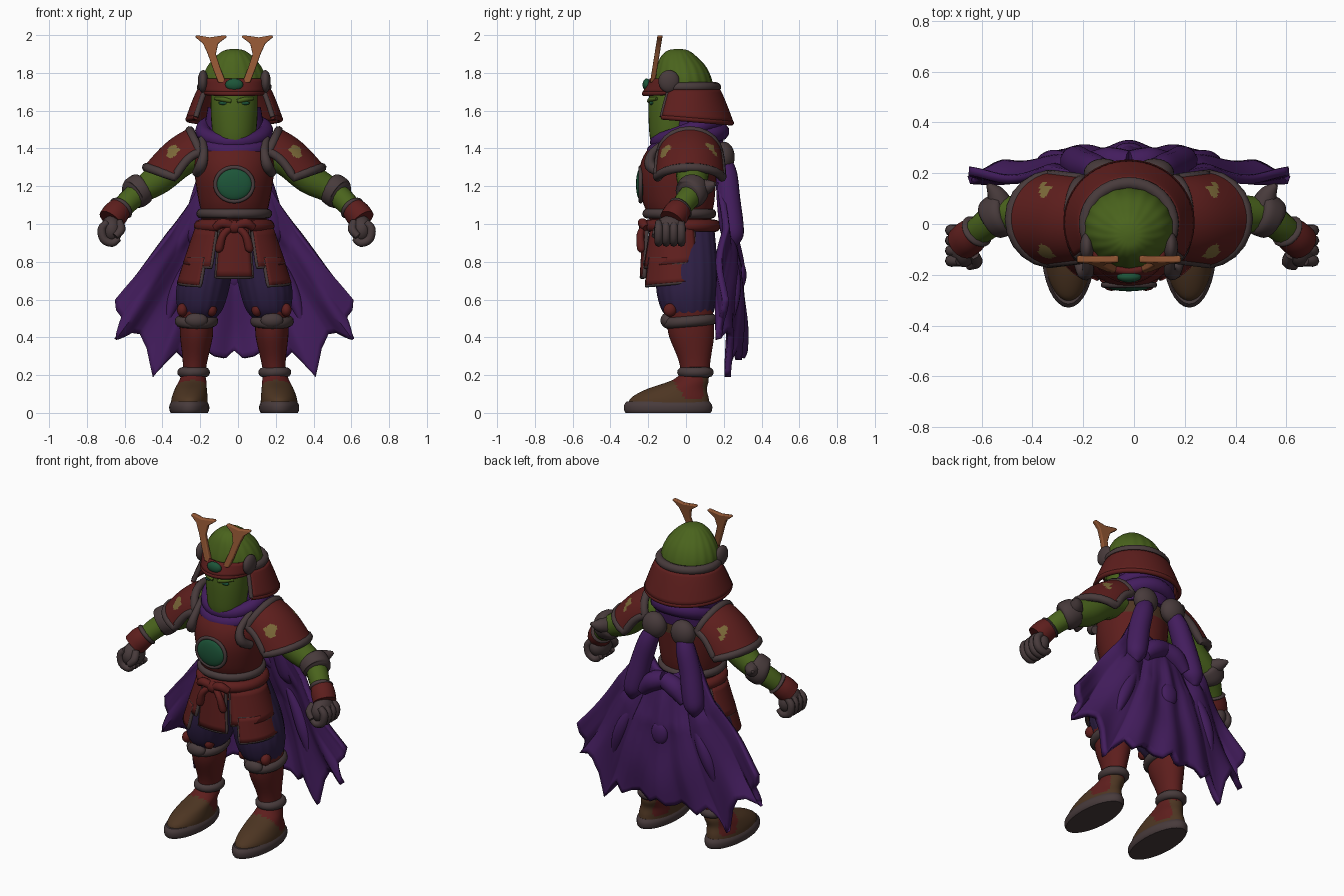
import bpy, bmesh, math
from mathutils import Vector
from math import sin, cos, pi, radians

if "Cube" in bpy.data.objects:
    bpy.data.objects.remove(bpy.data.objects["Cube"])

C = -0.02  # body centre line


def mat(name, *rgb):
    m = bpy.data.materials.new(name)
    m.diffuse_color = (*rgb, 1)
    m.use_nodes = True
    m.node_tree.nodes["Principled BSDF"].inputs["Base Color"].default_value = m.diffuse_color
    return m


GREEN = mat("green skin", 0.068, 0.126, 0.012)
RED = mat("red armour", 0.11, 0.013, 0.012)
PURPLE = mat("purple cloth", 0.056, 0.012, 0.11)
PANTS = mat("dark indigo", 0.026, 0.013, 0.056)
TRIM = mat("grey brown trim", 0.064, 0.043, 0.044)
BROWN = mat("brown leather", 0.074, 0.036, 0.016)
TEAL = mat("teal", 0.012, 0.09, 0.04)
HORN = mat("horn", 0.29, 0.095, 0.034)
GOLD = mat("worn gold", 0.2, 0.14, 0.04)


def finish(name, bm, *mats, rule=None, angle=50):
    bmesh.ops.recalc_face_normals(bm, faces=bm.faces)
    if rule:
        for f in bm.faces:
            f.material_index = rule(f.calc_center_median())
    me = bpy.data.meshes.new(name)
    bm.to_mesh(me)
    bm.free()
    ob = bpy.data.objects.new(name, me)
    bpy.context.collection.objects.link(ob)
    for m in mats:
        me.materials.append(m)
    bpy.ops.object.select_all(action='DESELECT')
    ob.select_set(True)
    bpy.context.view_layer.objects.active = ob
    bpy.ops.object.shade_smooth_by_angle(angle=radians(angle))
    return ob


def spline(pts, n, closed=False):
    """Smooth curve through points of any dimension."""
    k, out = len(pts), []
    get = (lambda i: pts[i % k]) if closed else (lambda i: pts[max(0, min(k - 1, i))])
    for i in range(k if closed else k - 1):
        a, b, c, d = get(i - 1), get(i), get(i + 1), get(i + 2)
        for j in range(n):
            t = j / n
            out.append([0.5 * (2*q + (r-p)*t + (2*p-5*q+4*r-s)*t*t + (3*q-p-3*r+s)*t**3)
                        for p, q, r, s in zip(a, b, c, d)])
    return out if closed else out + [list(pts[-1])]


def skin(bm, rings, closed=False):
    vs = [[bm.verts.new(p) for p in r] for r in rings]
    n = len(vs[0])
    for i in range(len(vs) if closed else len(vs) - 1):
        a, b = vs[i], vs[(i + 1) % len(vs)]
        for j in range(n):
            bm.faces.new((a[j], a[(j+1) % n], b[(j+1) % n], b[j]))
    if not closed:
        bm.faces.new(vs[0])
        bm.faces.new(vs[-1])


def loft(name, rings, *mats, rule=None, seg=32, ridge=0, n=4):
    """Stack of ellipses given as x, y, z, rx, ry."""
    bm = bmesh.new()
    skin(bm, [[(x + rx*sin(t)*(1+ridge*cos(18*t)), y - ry*cos(t)*(1+ridge*cos(18*t)), z)
               for t in (2*pi*i/seg for i in range(seg))] for x, y, z, rx, ry in spline(rings, n)])
    return finish(name, bm, *mats, rule=rule)


def tube(name, pts, m, closed=False, n=4, seg=12):
    """Round tube along points given as x, y, z, radius."""
    p = spline(pts, n, closed)
    bm, rings, k, side = bmesh.new(), [], len(p), None
    for i, q in enumerate(p):
        a = p[(i-1) % k] if closed else p[max(i-1, 0)]
        b = p[(i+1) % k] if closed else p[min(i+1, k-1)]
        d = (Vector(b[:3]) - Vector(a[:3])).normalized()
        if side is None:
            side = d.orthogonal()
        side = (side - d*side.dot(d)).normalized()
        up = d.cross(side)
        rings.append([Vector(q[:3]) + q[3]*(side*cos(2*pi*j/seg) + up*sin(2*pi*j/seg)) for j in range(seg)])
    skin(bm, rings, closed)
    return finish(name, bm, m)


def ring(name, x, y, z, rx, ry, r, m, drop=0):
    return tube(name, [(x + rx*sin(t), y - ry*cos(t), z - drop*cos(t), r)
                       for t in (2*pi*i/16 for i in range(16))], m, True, 2, 10)


def ball(name, loc, size, m):
    bm = bmesh.new()
    bmesh.ops.create_uvsphere(bm, u_segments=24, v_segments=14, radius=1)
    for v in bm.verts:
        v.co = Vector(loc) + Vector([a*b for a, b in zip(v.co, size)])
    return finish(name, bm, m)


def sheet(name, fn, nu, nv, thick, *mats, rule=None, edge=0):
    """Curved plate from fn(u, v), with an optional rolled border."""
    bm = bmesh.new()
    g = [[bm.verts.new(fn(i/nu, j/nv)) for j in range(nv+1)] for i in range(nu+1)]
    for i in range(nu):
        for j in range(nv):
            bm.faces.new((g[i][j], g[i+1][j], g[i+1][j+1], g[i][j+1]))
    ob = finish(name, bm, *mats, rule=rule)
    mod = ob.modifiers.new("thickness", 'SOLIDIFY')
    mod.thickness, mod.offset = thick, 0
    if edge:
        q = [i/10 for i in range(10)]
        loop = [(t, 0) for t in q] + [(1, t) for t in q] + [(1-t, 1) for t in q] + [(0, 1-t) for t in q]
        tube(name + "_border", [(*fn(u, v), edge) for u, v in loop], TRIM, True, 1, 8)
    return ob


def lerp(a, b, t):
    return a + (b-a)*t


# Head, helmet and scarf
loft("face", [(C, -.07, 1.38, .06, .07), (C, -.075, 1.43, .105, .11), (C, -.078, 1.55, .122, .12),
              (C, -.078, 1.67, .124, .118), (C, -.06, 1.76, .12, .11)], GREEN)
loft("helmet_dome", [(C, -.012, 1.68, .17, .16), (C, -.018, 1.76, .172, .155), (C, -.025, 1.83, .145, .132),
                     (C, -.038, 1.885, .1, .095), (C, -.042, 1.918, .055, .055), (C, -.042, 1.927, .01, .01)],
     GREEN, seg=108, ridge=.01)
ring("helmet_band", C, .0, 1.725, .172, .16, .026, TRIM)


def guard(u, v):
    t = radians(lerp(56, 304, u))
    return (C + lerp(.185, .245, v)*sin(t), .005 - lerp(.165, .235, v)*cos(t),
            lerp(1.705, 1.555 + .02*cos(t), v**1.15))


sheet("neck_guard", guard, 40, 8, .025, RED)
tube("neck_guard_hem", [(*guard(i/20, 1), .014) for i in range(21)], RED, n=2)


def visor(u, v):
    t = radians(lerp(-72, 72, u))
    return C + .16*sin(t), -.03 - lerp(.19, .15, v)*cos(t), lerp(1.7, 1.775, v) - .01*cos(t)


sheet("visor", visor, 24, 4, .025, RED)
tube("visor_rim", [(*visor(i/12, 0), .014) for i in range(13)], RED)
ball("visor_gem", (C, -.208, 1.738), (.048, .022, .032), TEAL)
ring("scarf_lower", C, .01, 1.435, .165, .17, .05, PURPLE, .055)
ring("scarf_upper", C, .015, 1.495, .165, .165, .042, PURPLE, .06)
loft("scarf_back", [(C, .06, 1.38, .17, .13), (C, .06, 1.5, .16, .14), (C, .05, 1.62, .14, .12)], PURPLE)

# Torso, belt and front flap
loft("torso", [(C, -.02, .9, .19, .165), (C, -.03, 1.03, .172, .165), (C, -.04, 1.12, .188, .19),
               (C, -.045, 1.25, .208, .205), (C, -.03, 1.36, .205, .195), (C, 0, 1.45, .16, .15),
               (C, .02, 1.5, .1, .1)], RED, BROWN, rule=lambda c: int(c.y > .03 and c.z > 1.3))
ring("chest_hem", C, -.035, 1.055, .175, .17, .026, TRIM)
ring("sash", C, -.025, .99, .18, .175, .034, RED)
ball("chest_disc", (C, -.24, 1.21), (.095, .025, .085), TEAL)
tube("chest_disc_rim", [(C + .1*sin(t), -.24, 1.21 + .09*cos(t), .011)
                        for t in (2*pi*i/16 for i in range(16))], TRIM, True, 2)
ball("sash_knot", (C, -.22, .985), (.045, .03, .035), RED)


def flap(u, v):
    return (C + (2*u-1)*lerp(.075, .095, v), -.205 - .015*v - .015*cos((2*u-1)*1.5), lerp(.98, .72, v))


sheet("front_flap", flap, 8, 8, .02, RED, edge=.011)

# Cape with a ragged hem
HEM = [(0, .33), (.05, .29), (.1, .3), (.15, .33), (.2, .32), (.26, .28), (.31, .33), (.37, .27), (.43, .19),
       (.46, .34), (.5, .42), (.55, .43), (.63, .39), (.59, .5), (.62, .54), (.63, .6)]


def cape(u, v):
    w = 2*u - 1
    s, a = (1 if w >= 0 else -1), abs(w)
    k = min(int(a*15), 14)
    f = a*15 - k
    xb, zb = (lerp(HEM[k][i], HEM[k+1][i], f) for i in (0, 1))
    x = lerp(.18*a, xb, .25*v + .75*v**1.25)
    z = lerp(1.08 + .14*a*a, zb, v)
    y = lerp(.2, .29, min(1, v*2.6)) - .27*x*x - .07*a*a*sin(pi*v) + .016*v*cos(a*19) + .01*sin(9*v + 5*a)
    return C + s*x, y, z


sheet("cape", cape, 120, 28, .034, PURPLE)
ball("cape_lump", (C, .29, .73), (.055, .03, .07), PURPLE)

for s, side in ((-1, "left"), (1, "right")):
    e = .025 if s > 0 else 0   # one arm reaches further
    X = lambda o: C + s*o

    # Helmet fittings and face
    ball("ear_disc_" + side, (X(.165), -.09, 1.755), (.028, .056, .06), TRIM)
    tube("cheek_edge_" + side, [(*guard(0 if s > 0 else 1, i/4), .014) for i in range(5)], TRIM)
    ball("eye_" + side, (X(.055), -.182, 1.64), (.028, .012, .01), TEAL)
    tube("brow_" + side, [(X(.015), -.196, 1.65, .01), (X(.06), -.186, 1.66, .013), (X(.1), -.155, 1.664, .008)], GREEN)
    prof = [(.04, 1.74), (.085, 1.75), (.112, 1.82), (.14, 1.9), (.165, 1.955), (.207, 1.99), (.2, 2.0),
            (.13, 1.988), (.045, 2.0), (.038, 1.99), (.085, 1.955), (.097, 1.9), (.075, 1.83)]
    bm = bmesh.new()
    lo, hi = ([bm.verts.new((X(x), -.192 + (z-1.74)*.16 + d, z)) for x, z in prof] for d in (0, .027))
    bm.faces.new(lo)
    bm.faces.new(hi)
    for i in range(13):
        bm.faces.new((lo[i], lo[(i+1) % 13], hi[(i+1) % 13], hi[i]))
    horn = finish("horn_" + side, bm, HORN)
    bev = horn.modifiers.new("round", 'BEVEL')
    bev.width, bev.segments = .008, 3

    # Arm, elbow guard, gauntlet and fist
    tube("arm_" + side, [(X(.15), .02, 1.38, .085), (X(.28), .03, 1.34, .092), (X(.4), .035, 1.24, .085),
                         (X(.5+e), .035, 1.17, .066), (X(.57+e), -.01, 1.11, .06), (X(.63+e), -.06, 1.04, .05)], GREEN)
    tube("elbow_guard_" + side, [(X(.475+e), .045, 1.2, .07), (X(.49+e), .04, 1.19, .085),
                                 (X(.53+e), .025, 1.16, .085), (X(.545+e), .015, 1.15, .068)], TRIM, seg=20)
    tube("elbow_spike_" + side, [(X(.5+e), .07, 1.19, .05), (X(.525+e), .12, 1.2, .036), (X(.555+e), .155, 1.215, .008)], TRIM)
    tube("gauntlet_" + side, [(X(.6+e), -.028, 1.085, .062), (X(.628+e), -.052, 1.055, .07),
                              (X(.655+e), -.075, 1.02, .068)], RED, seg=20)
    tube("wrist_trim_" + side, [(X(.592+e), -.022, 1.092, .058), (X(.599+e), -.029, 1.084, .07),
                                (X(.606+e), -.035, 1.076, .058)], TRIM, seg=20)
    ball("fist_" + side, (X(.65+e), -.085, .97), (.058, .085, .075), TRIM)
    for i in range(4):
        y = -.145 + i*.04
        tube(f"finger_{i+1}_{side}", [(X(.67+e), y, 1.01, .018), (X(.7+e), y, .975, .023),
                                      (X(.69+e), y, .92, .023), (X(.645+e), y, .9, .021), (X(.61+e), y, .925, .016)], TRIM, seg=8)
    tube("thumb_" + side, [(X(.61+e), -.12, 1.01, .022), (X(.6+e), -.15, .97, .024), (X(.63+e), -.165, .935, .018)], TRIM, seg=8)

    # Shoulder pad with worn patches
    def pad(u, v):
        t = (2*u - 1)*1.45
        k = 1 - cos(t)
        return (X(lerp(.235, .465, v) - k*lerp(.06, .17, v)), .02 + lerp(.155, .172, v)*sin(t),
                lerp(1.495, 1.3, v) + .025*sin(pi*v) - k*lerp(.13, .06, v))

    def worn(c):
        for u, v, r in ((.2, .55, .036), (.74, .5, .026), (.8, .62, .016)):
            d = c - Vector(pad(u, v))
            if d.length < r*(1 + .2*sin(3*math.atan2(d.z, d.y))):
                return 1
        return 0

    sheet("shoulder_pad_" + side, pad, 70, 40, .025, RED, GOLD, rule=worn, edge=.024)
    tube("chest_strap_" + side, [(X(.2), -.13, 1.27, .024), (X(.175), -.19, 1.31, .03), (X(.16), -.175, 1.38, .022),
                                 (X(.17), -.08, 1.45, .02)], TRIM)

    # Sash tails and hip plates
    tube("sash_bow_" + side, [(X(0), -.22, .985, .022), (X(.06), -.23, 1.005, .026), (X(.1), -.21, .98, .02)], RED)
    tube("sash_tail_" + side, [(X(.02), -.225, .98, .018), (X(.06), -.242, .94, .02), (X(.08), -.237, .87, .022),
                               (X(.082), -.235, .85, .008)], RED)
    for tier, a0, a1, r0, r1, z0, z1 in (("upper", 28, 116, .2, .262, .97, .79), ("lower", 38, 114, .25, .292, .82, .69)):
        def plate(u, v):
            t = radians(lerp(a0, a1, u))
            r = lerp(r0, r1, v)
            return X(r*sin(t)), -.035 - (r*.6 + .045)*cos(t), lerp(z0, z1 - .02*cos(t), v)
        sheet(f"hip_plate_{tier}_{side}", plate, 16, 6, .022, RED, edge=.011)

    # Legs and shoes
    loft("trouser_" + side, [(X(.19), .02, .5, .09, .11), (X(.18), .01, .55, .12, .14), (X(.168), .005, .65, .14, .16),
                             (X(.14), .005, .78, .135, .16), (X(.09), 0, .96, .1, .15)], PANTS, seg=72, ridge=.012)
    loft("shin_guard_" + side, [(X(.215), .05, .18, .055, .07), (X(.207), .045, .28, .066, .085), (X(.2), .03, .4, .086, .118),
                                (X(.2), .022, .48, .09, .125), (X(.198), .01, .56, .1, .13)], RED)
    ring("knee_band_" + side, X(.2), .02, .485, .086, .116, .03, TRIM, .01)
    ball("knee_cap_" + side, (X(.2), -.1, .49), (.06, .035, .04), TRIM)
    for i, o in enumerate((.12, .275)):
        ball(f"knee_frill_{i+1}_{side}", (X(o), -.085, .545), (.028, .035, .035), RED)
    ring("ankle_band_" + side, X(.215), .05, .215, .06, .07, .027, TRIM)
    loft("shoe_" + side, [(X(.238), -.09, .04, .098, .215), (X(.236), -.085, .08, .095, .205), (X(.23), -.05, .125, .085, .16),
                          (X(.22), .02, .17, .072, .1), (X(.215), .045, .21, .06, .07)], BROWN, RED, seg=64, n=6,
         rule=lambda c: int(c.z > .07 and -.02 - (c.z - .1)*.7 < c.y < .09))
    loft("sole_" + side, [(X(.238), -.095, 0, .098, .225), (X(.238), -.095, .015, .105, .233),
                          (X(.238), -.095, .04, .105, .233), (X(.238), -.095, .06, .094, .22)], TRIM)

    # Cape fastening on the back
    ball("cape_knob_" + side, (X(.1), .2, 1.355), (.078, .058, .08), TRIM)
    tube("cape_strap_" + side, [(X(.1), .2, 1.34, .04), (X(.13), .215, 1.26, .058), (X(.17), .225, 1.13, .064),
                                (X(.2), .24, 1.0, .066), (X(.215), .25, .93, .055), (X(.22), .255, .88, .015)], PURPLE)
    tube("cape_fold_" + side, [(X(0), .24, 1.05, .05), (X(.08), .245, 1.02, .058), (X(.15), .25, .95, .035)], PURPLE)
    tube("cape_pleat_" + side, [(X(.2), .24, .86, .015), (X(.27), .25, .72, .04), (X(.32), .245, .6, .04),
                                (X(.36), .235, .47, .01)], PURPLE)
